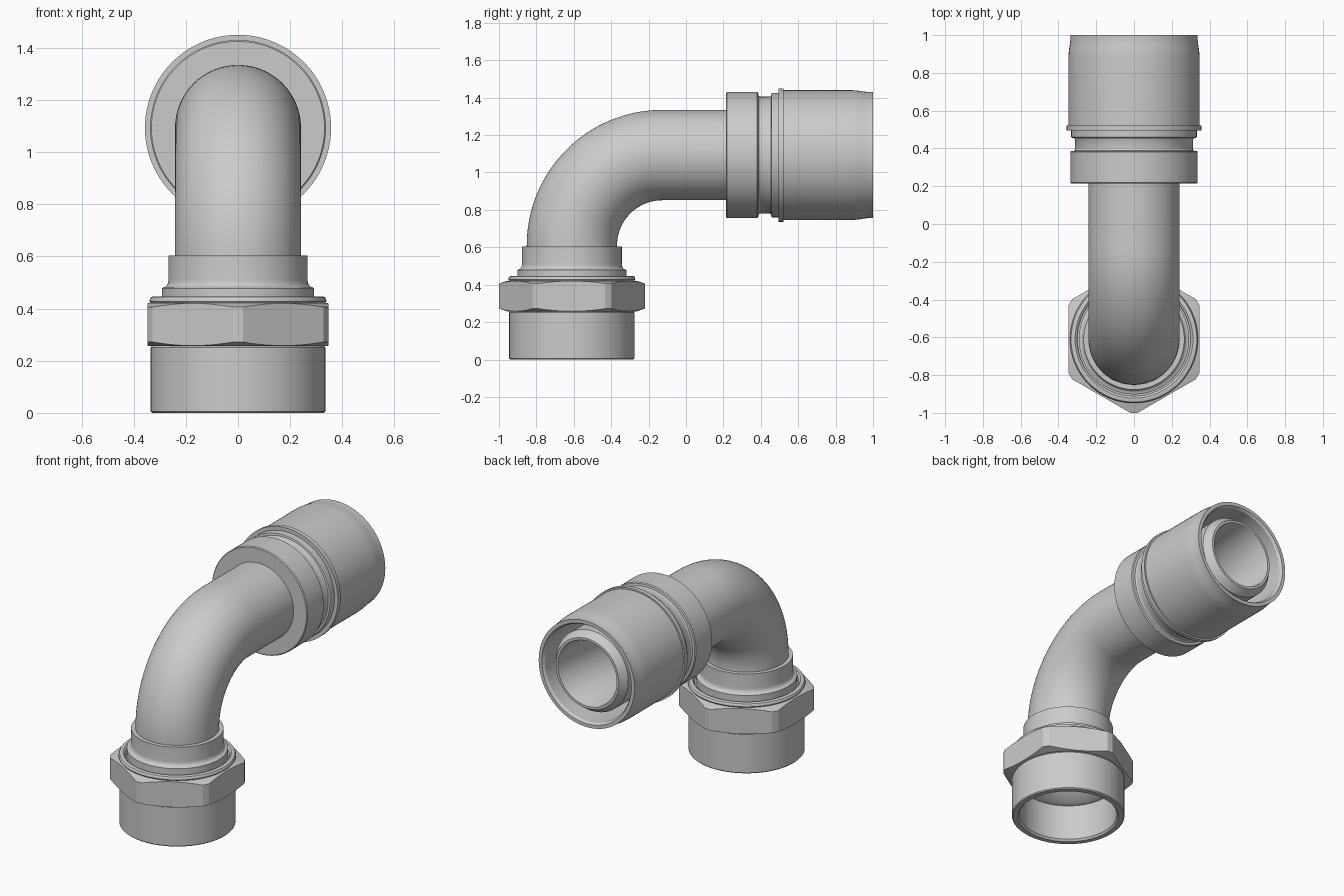
import bpy, bmesh
from math import sin, cos, pi, radians
from mathutils import Vector, Matrix

if "Cube" in bpy.data.objects:
    bpy.data.objects.remove(bpy.data.objects["Cube"])

AXIS_Y, AXIS_Z = -0.61, 1.093      # vertical inlet axis / horizontal outlet axis
BEND = 0.483                       # centreline bend radius
SEG = 96
UP = Matrix.Translation((0, AXIS_Y, 0))
ALONG_Y = Matrix.Translation((0, 0, AXIS_Z)) @ Matrix.Rotation(radians(-90), 4, 'X')


def finish(bm, name, angle=30):
    bmesh.ops.recalc_face_normals(bm, faces=bm.faces)
    mesh = bpy.data.meshes.new(name)
    bm.to_mesh(mesh)
    bm.free()
    ob = bpy.data.objects.new(name, mesh)
    bpy.context.collection.objects.link(ob)
    bpy.ops.object.select_all(action='DESELECT')
    ob.select_set(True)
    bpy.context.view_layer.objects.active = ob
    bpy.ops.object.shade_smooth_by_angle(angle=radians(angle))
    return ob


def bridge_rings(bm, rings):
    """Join a closed sequence of vertex rings with quads."""
    for a, b in zip(rings, rings[1:] + rings[:1]):
        n = len(a)
        for i in range(n):
            j = (i + 1) % n
            bm.faces.new((a[i], a[j], b[j], b[i]))


def lathe(profile, matrix):
    """Spin a closed (radius, height) outline around the local z axis."""
    bm = bmesh.new()
    rings = [[bm.verts.new(matrix @ Vector((r * cos(2 * pi * i / SEG),
                                            r * sin(2 * pi * i / SEG), h)))
              for i in range(SEG)] for r, h in profile]
    bridge_rings(bm, rings)
    return bm


# Threaded end: open socket with an internal ledge
finish(lathe([(0.300, 0.0), (0.329, 0.0), (0.335, 0.006), (0.335, 0.25),
              (0.328, 0.26), (0.328, 0.42), (0.20, 0.42), (0.20, 0.29),
              (0.26, 0.245), (0.290, 0.24), (0.290, 0.012)], UP), "threaded_socket")

# Hex nut: chamfered ring trimmed by six flats
nut = lathe([(0.32, 0.257), (0.344, 0.257), (0.39, 0.272), (0.39, 0.406),
             (0.344, 0.421), (0.32, 0.421)], UP)
for k in range(6):
    d = Vector((cos(k * pi / 3), sin(k * pi / 3), 0))
    cut = bmesh.ops.bisect_plane(
        nut, geom=nut.verts[:] + nut.edges[:] + nut.faces[:],
        plane_co=Vector((0, AXIS_Y, 0)) + d * 0.347, plane_no=d, clear_outer=True)
    edges = [e for e in cut['geom_cut'] if isinstance(e, bmesh.types.BMEdge)]
    bmesh.ops.edgeloop_fill(nut, edges=edges)
finish(nut, "hex_nut", 12)

# Rounded retaining ring on top of the nut
finish(lathe([(0.28, 0.41), (0.334, 0.41), (0.334, 0.421), (0.339, 0.428),
              (0.338, 0.437), (0.333, 0.444), (0.325, 0.447), (0.312, 0.447),
              (0.305, 0.442), (0.300, 0.43), (0.28, 0.43)], UP), "retaining_ring")

# Stepped collar around the foot of the bend
fillet = [(0.285 - 0.018 * sin(a), 0.51 - 0.028 * cos(a))
          for a in (radians(t) for t in range(0, 91, 15))]
finish(lathe([(0.21, 0.40), (0.292, 0.40), (0.292, 0.478)] + fillet +
             [(0.267, 0.603), (0.21, 0.603)], UP), "stepped_collar")

# Bent pipe: outer skin out along the path, inner bore back again
path = [(AXIS_Y, 0.35, 0.0)]
for i in range(33):
    t = pi / 2 * i / 32
    path.append((AXIS_Y + BEND * (1 - cos(t)), AXIS_Z - BEND * (1 - sin(t)), t))
path.append((0.56, AXIS_Z, pi / 2))
bm = bmesh.new()
pipe_rings = []
for radius, stations in ((0.2415, path), (0.203, path[::-1])):
    for y, z, t in stations:
        ring = []
        for i in range(SEG):
            u = radius * cos(2 * pi * i / SEG)
            v = radius * sin(2 * pi * i / SEG)
            ring.append(bm.verts.new((u, y - v * cos(t), z + v * sin(t))))
        pipe_rings.append(ring)
bridge_rings(bm, pipe_rings)
finish(bm, "bent_pipe")

# Flange and grooved neck behind the crimp sleeve
finish(lathe([(0.21, 0.214), (0.332, 0.214), (0.337, 0.219), (0.337, 0.38),
              (0.332, 0.386), (0.317, 0.388), (0.312, 0.396), (0.312, 0.446),
              (0.317, 0.455), (0.330, 0.457), (0.333, 0.462), (0.333, 0.50),
              (0.21, 0.50)], ALONG_Y), "flange_and_neck")

# Crimp sleeve: raised rib, body and a rolled-in mouth
finish(lathe([(0.22, 0.495), (0.357, 0.495), (0.357, 0.522), (0.347, 0.522),
              (0.347, 0.885), (0.346, 0.905), (0.343, 0.93), (0.339, 0.955),
              (0.337, 0.975), (0.337, 1.0), (0.315, 1.0), (0.305, 0.985),
              (0.305, 0.56), (0.22, 0.56)], ALONG_Y), "crimp_sleeve")

# Inner hose nipple with tapered tip
finish(lathe([(0.203, 0.54), (0.255, 0.54), (0.255, 0.945), (0.222, 0.992),
              (0.207, 0.992), (0.203, 0.985)], ALONG_Y), "hose_nipple")
